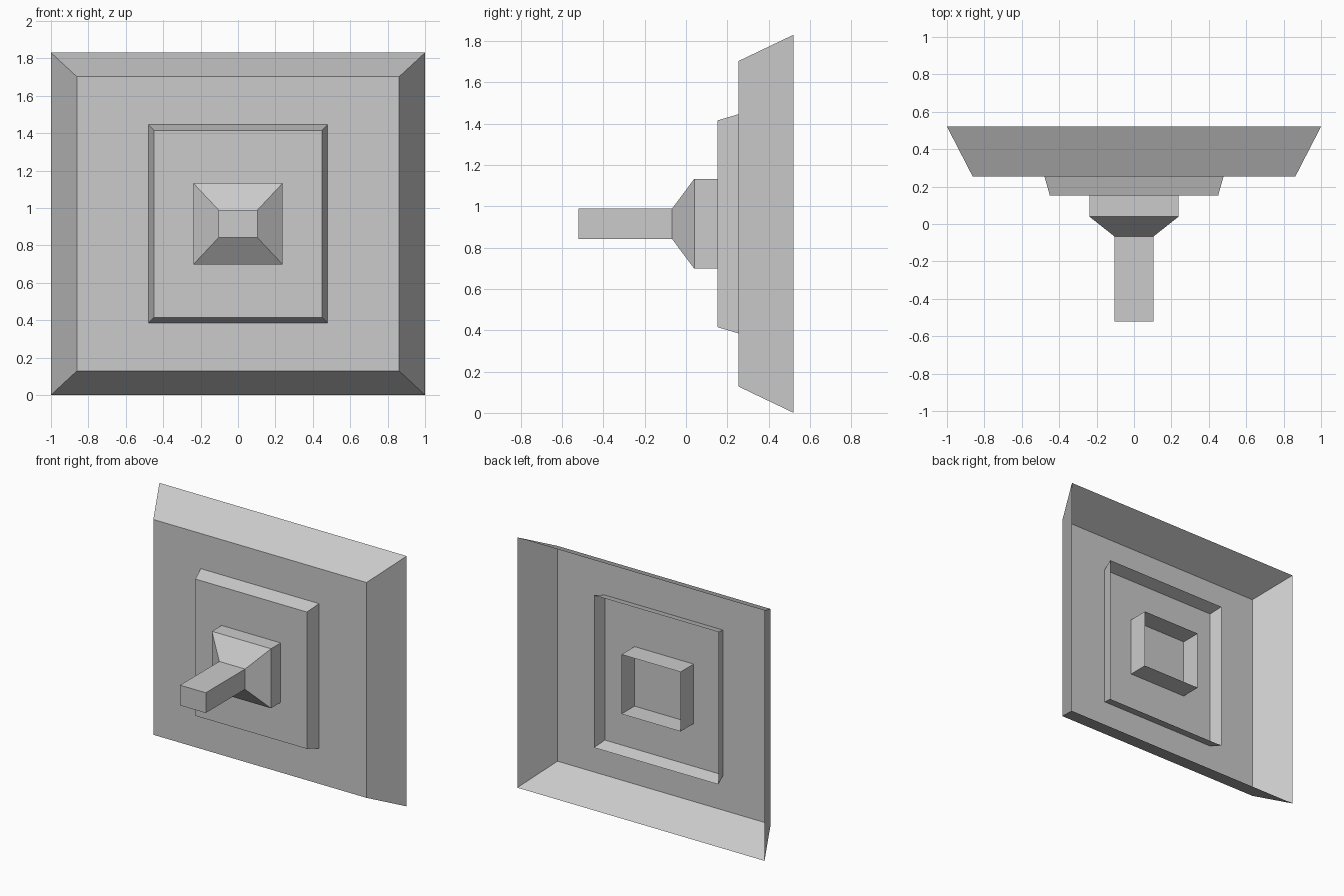
import bpy, bmesh

if "Cube" in bpy.data.objects:
    bpy.data.objects.remove(bpy.data.objects["Cube"])

CZ = 0.915  # height of the shared centre axis


def shell(name, rings):
    """Open-backed rectangular shell: rings of (y, half width, half height), front ring capped."""
    bm = bmesh.new()
    loops = []
    for y, hx, hz in rings:
        loops.append([bm.verts.new((sx * hx, y, CZ + sz * hz))
                      for sx, sz in ((-1, -1), (1, -1), (1, 1), (-1, 1))])
    bm.faces.new(loops[0])
    for a, b in zip(loops, loops[1:]):
        for i in range(4):
            j = (i + 1) % 4
            bm.faces.new((a[j], a[i], b[i], b[j]))
    bm.normal_update()
    mesh = bpy.data.meshes.new(name)
    bm.to_mesh(mesh)
    bm.free()
    obj = bpy.data.objects.new(name, mesh)
    bpy.context.collection.objects.link(obj)
    return obj


# Large flared plate, open at the back
shell("back_plate", [(0.253, 0.862, 0.787), (0.521, 1.0, 0.915)])

# Middle plate, its flared rim pokes through the back plate
shell("middle_plate", [(0.152, 0.45, 0.5), (0.344, 0.504, 0.557)])

# Square stem: rod, tapered shoulder and hub running through both plates
shell("stem", [(-0.521, 0.104, 0.074), (-0.067, 0.104, 0.074),
               (0.04, 0.239, 0.2175), (0.404, 0.239, 0.2175)])
